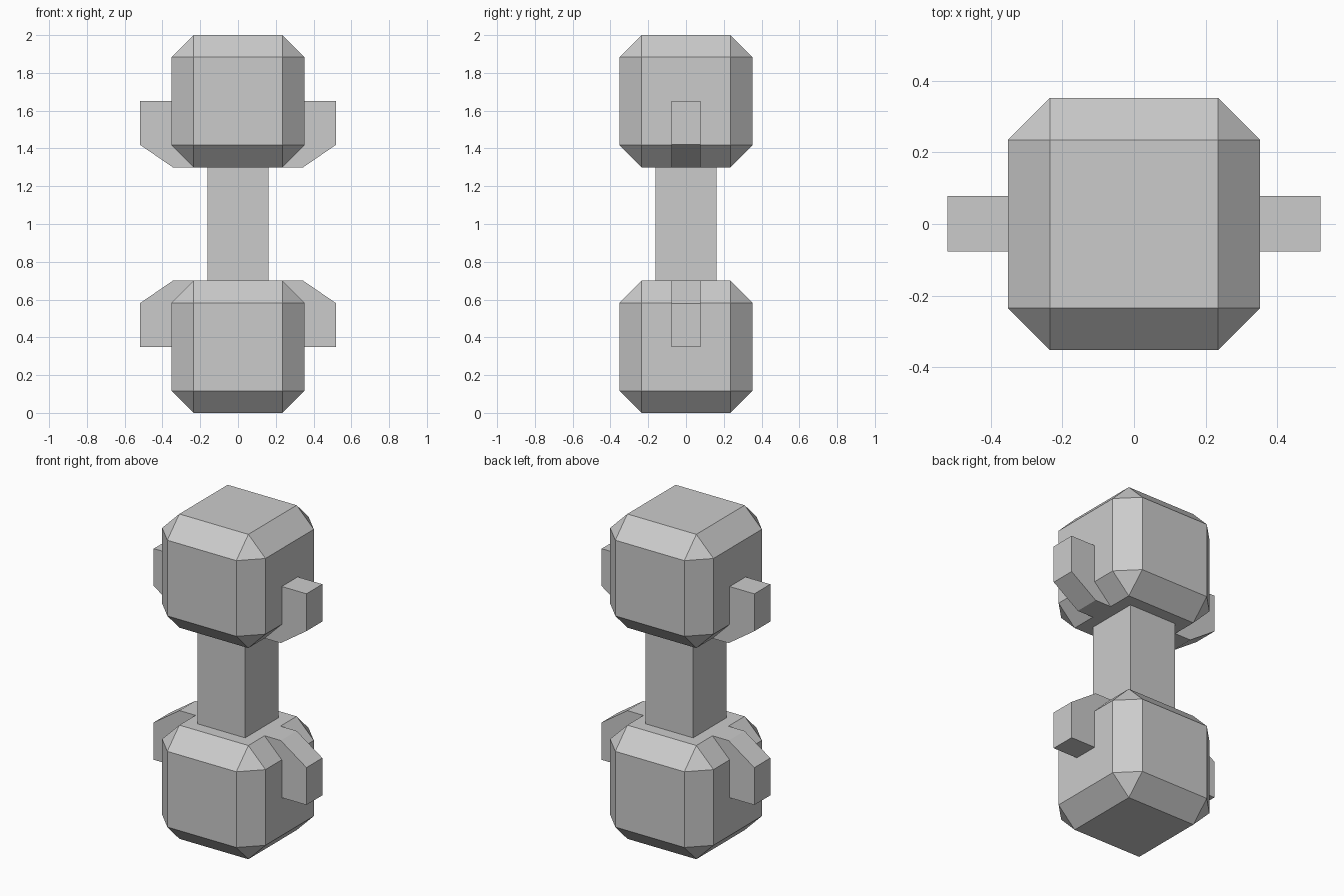
import bpy, bmesh

if "Cube" in bpy.data.objects:
    bpy.data.objects.remove(bpy.data.objects["Cube"])


def box(name, size, centre, chamfer=0):
    bm = bmesh.new()
    bmesh.ops.create_cube(bm, size=1)
    bmesh.ops.scale(bm, vec=size, verts=bm.verts)
    bmesh.ops.translate(bm, vec=centre, verts=bm.verts)
    if chamfer:
        bmesh.ops.bevel(bm, geom=bm.edges[:], offset=chamfer, segments=1,
                        affect='EDGES', profile=0.5)
    return finish(name, bm)


def finish(name, bm):
    bmesh.ops.recalc_face_normals(bm, faces=bm.faces)
    mesh = bpy.data.meshes.new(name)
    bm.to_mesh(mesh)
    bm.free()
    obj = bpy.data.objects.new(name, mesh)
    bpy.context.collection.objects.link(obj)
    return obj


def lug(name, sx, flip):
    # Hooked side profile in xz, extruded across y
    profile = [(0.30, 1.65), (0.52, 1.65), (0.52, 1.42), (0.345, 1.30), (0.235, 1.30)]
    bm = bmesh.new()
    verts = [bm.verts.new((sx * x, -0.077, 2 - z if flip else z)) for x, z in profile]
    face = bm.faces.new(verts)
    ext = bmesh.ops.extrude_face_region(bm, geom=[face])
    moved = [g for g in ext["geom"] if isinstance(g, bmesh.types.BMVert)]
    bmesh.ops.translate(bm, vec=(0, 0.155, 0), verts=moved)
    return finish(name, bm)


# Central column
box("column", (0.325, 0.325, 0.6), (0, 0, 1.0))

# Chamfered end blocks with a lug on each side
for level, z, flip in (("lower", 0.35, True), ("upper", 1.65, False)):
    box(level + "_block", (0.704, 0.704, 0.70), (0, 0, z), 0.117)
    for side, sx in (("left", -1), ("right", 1)):
        lug(f"{level}_{side}_lug", sx, flip)
